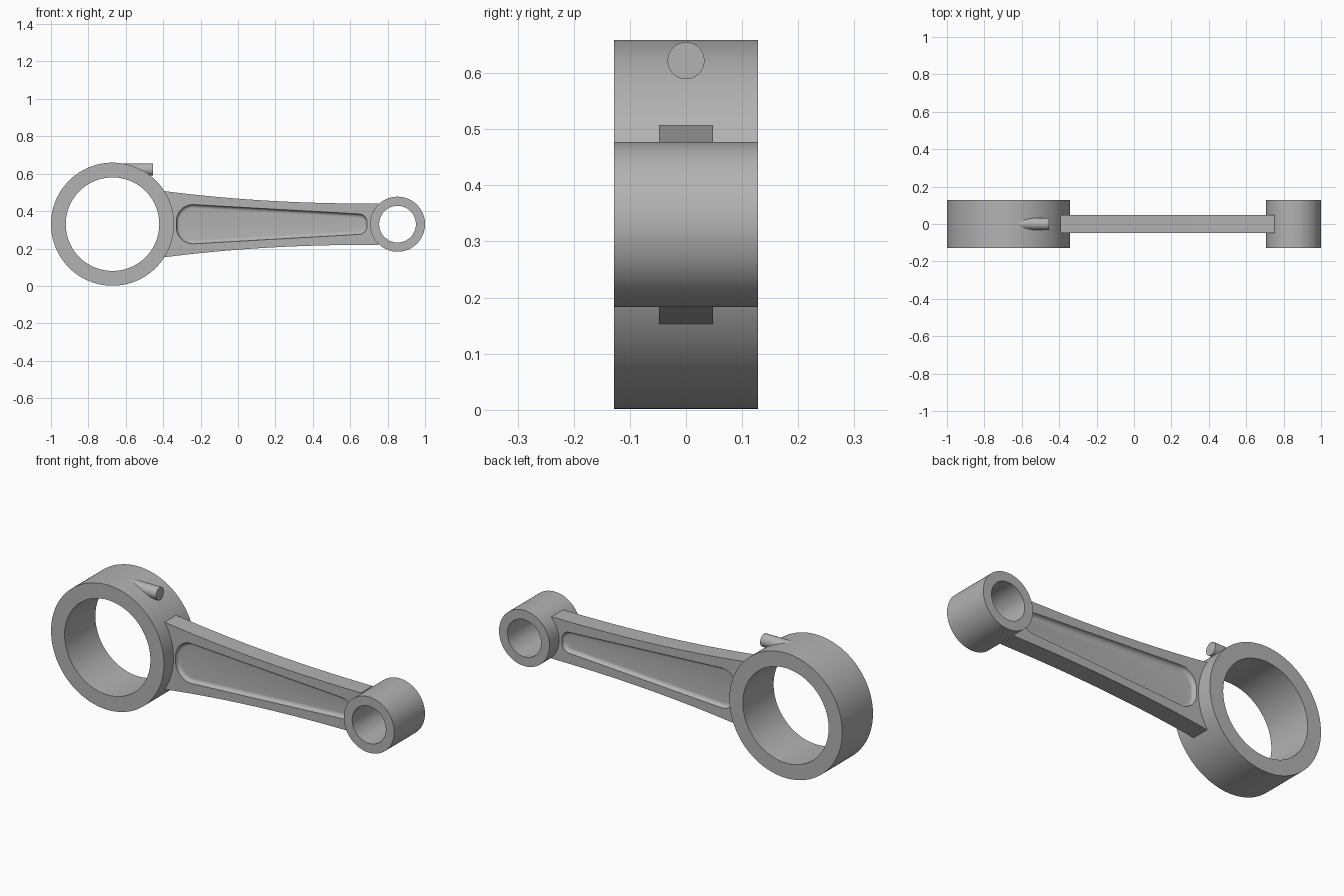
import bpy, bmesh, math

cube = bpy.data.objects.get("Cube")
if cube:
    bpy.data.objects.remove(cube, do_unlink=True)

AXIS_Z = 0.33
BEAM_HALF = 0.048

steel = bpy.data.materials.new("steel grey")
steel.use_nodes = True
steel.diffuse_color = (0.45, 0.45, 0.45, 1)
steel.node_tree.nodes["Principled BSDF"].inputs["Base Color"].default_value = (0.45, 0.45, 0.45, 1)


def make_object(name, bm):
    bmesh.ops.recalc_face_normals(bm, faces=bm.faces)
    mesh = bpy.data.meshes.new(name)
    bm.to_mesh(mesh)
    bm.free()
    mesh.materials.append(steel)
    obj = bpy.data.objects.new(name, mesh)
    bpy.context.collection.objects.link(obj)
    return obj


def activate(obj):
    bpy.ops.object.select_all(action="DESELECT")
    obj.select_set(True)
    bpy.context.view_layer.objects.active = obj


def smooth(obj):
    activate(obj)
    bpy.ops.object.shade_smooth_by_angle(angle=math.radians(30))


def loft(bm, loops):
    """Bridge matching loops of points and cap both ends."""
    rows = [[bm.verts.new(p) for p in loop] for loop in loops]
    n = len(rows[0])
    for a, b in zip(rows, rows[1:]):
        for i in range(n):
            j = (i + 1) % n
            bm.faces.new((a[i], a[j], b[j], b[i]))
    bm.faces.new(rows[0])
    bm.faces.new(rows[-1])


def ring(name, x, outer, inner, half, n=128):
    """Bored cylinder with its axis along y."""
    bm = bmesh.new()
    rows = []
    for r, y in ((outer, -half), (outer, half), (inner, half), (inner, -half)):
        rows.append([bm.verts.new((x + r * math.cos(math.tau * i / n), y,
                                   AXIS_Z + r * math.sin(math.tau * i / n))) for i in range(n)])
    for k in range(4):
        a, b = rows[k], rows[(k + 1) % 4]
        for i in range(n):
            j = (i + 1) % n
            bm.faces.new((a[i], a[j], b[j], b[i]))
    smooth(make_object(name, bm))


# Bearing rings at both ends
ring("big_end_ring", -0.671, 0.329, 0.25, 0.128)
ring("small_end_ring", 0.853, 0.147, 0.098, 0.128)

# Tapered beam with gently hollow upper and lower edges
x0, x1, steps = -0.395, 0.75, 32
upper = []
for i in range(steps + 1):
    t = i / steps
    upper.append((x0 + (x1 - x0) * t, 0.11 + 0.067 * (1 - t) ** 2.2))
outline = upper + [(x, -h) for x, h in reversed(upper)]
bm = bmesh.new()
loft(bm, [[(x, y, AXIS_Z + h) for x, h in outline] for y in (-BEAM_HALF, BEAM_HALF)])
beam = make_object("beam", bm)


def pocket_outline(inset, y):
    """Tapered rounded outline: corner x, half height of corner, radius, start angle."""
    slope = 2.8
    corners = ((0.645, 0.01, 0.045, 0, 90 - slope), (-0.24, 0.015, 0.09, 90 - slope, 180),
               (-0.24, -0.015, 0.09, 180, 270 + slope), (0.645, -0.01, 0.045, 270 + slope, 360))
    points = []
    for x, z, r, a0, a1 in corners:
        for i in range(13):
            a = math.radians(a0 + (a1 - a0) * i / 12)
            points.append((x + (r - inset) * math.cos(a), y, AXIS_Z + z + (r - inset) * math.sin(a)))
    return points


# Filleted pocket sunk in each side of the beam
FILLET = 0.02
for side in (-1, 1):
    loops = [pocket_outline(0, side * (BEAM_HALF + 0.03))]
    for i in range(7):
        a = math.radians(90 * i / 6)
        loops.append(pocket_outline(FILLET * (1 - math.cos(a)),
                                    side * (BEAM_HALF - FILLET * math.sin(a))))
    bm = bmesh.new()
    loft(bm, loops)
    cutter = make_object("pocket_cutter", bm)
    cutter.hide_render = True
    activate(beam)
    mod = beam.modifiers.new("pocket", "BOOLEAN")
    mod.operation = "DIFFERENCE"
    mod.solver = "EXACT"
    mod.object = cutter
    bpy.ops.object.modifier_apply(modifier=mod.name)
    bpy.data.objects.remove(cutter, do_unlink=True)
smooth(beam)

# Round oil spout lying along the top of the big ring
bm = bmesh.new()
circle = [(0.033 * math.cos(math.tau * i / 48), 0.622 + 0.033 * math.sin(math.tau * i / 48)) for i in range(48)]
loft(bm, [[(x, y, z) for y, z in circle] for x in (-0.665, -0.455)])
smooth(make_object("oil_spout", bm))
